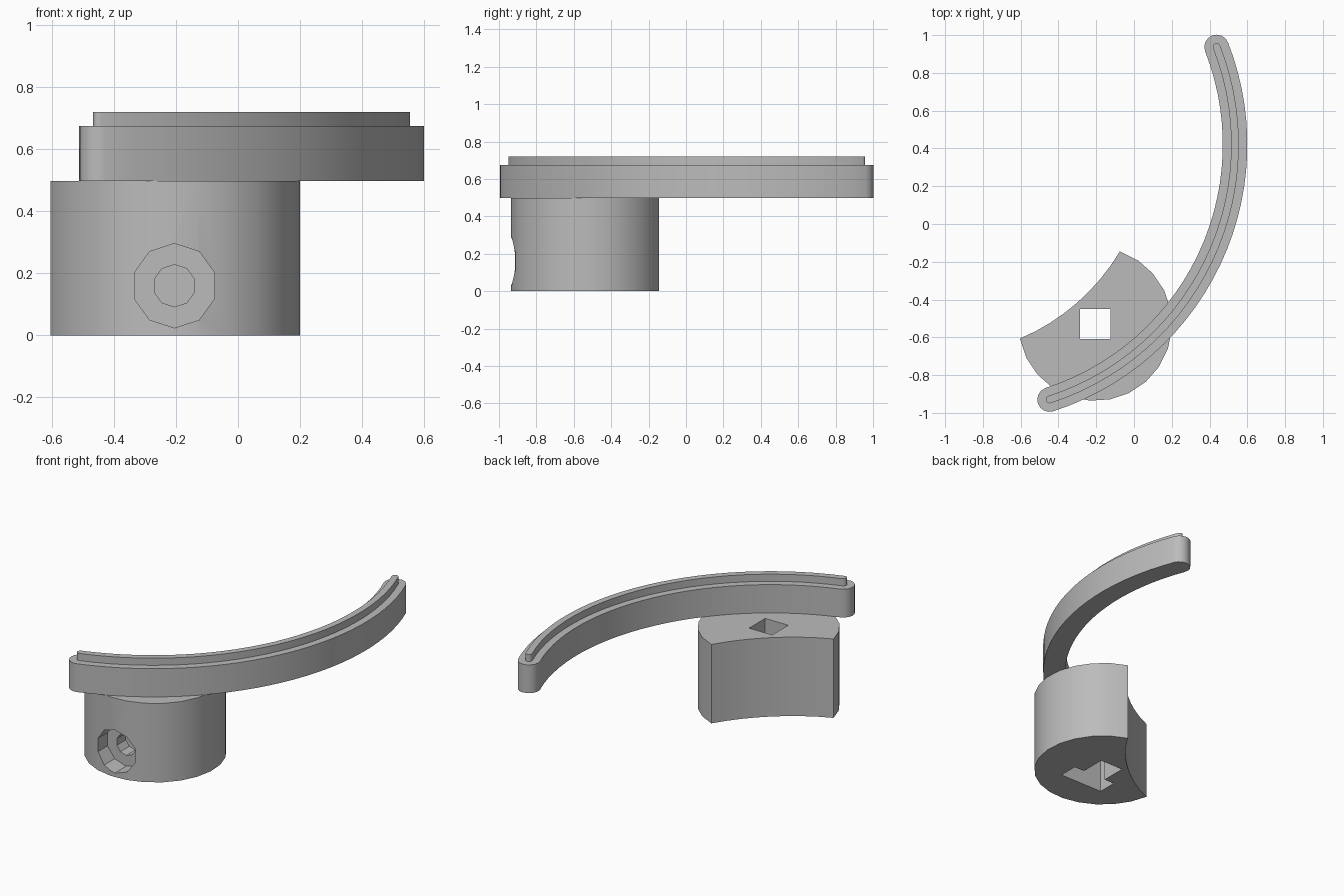
import bpy, bmesh
from math import sin, cos, radians
from mathutils import Matrix

cube = bpy.data.objects.get("Cube")
if cube:
    bpy.data.objects.remove(cube, do_unlink=True)

grey = bpy.data.materials.new("plain grey")
grey.use_nodes = True
colour = (0.5, 0.5, 0.5, 1)
grey.diffuse_color = colour
grey.node_tree.nodes["Principled BSDF"].inputs["Base Color"].default_value = colour

POST = (-0.205, -0.53)       # post axis
RAIL = (-0.883, 0.42)        # centre of the rail's sweep
RAIL_R = 1.418
POST_TOP, RAIL_TOP, RIDGE_TOP = 0.497, 0.675, 0.72
HOLE_Z = 0.16


def arc(centre, r, a0, a1, steps):
    """Points along an arc, angles in degrees."""
    angles = [radians(a0 + (a1 - a0) * i / steps) for i in range(steps + 1)]
    return [(centre[0] + r * cos(a), centre[1] + r * sin(a)) for a in angles]


def prism(name, outline, z0, z1, matrix=Matrix()):
    """Extrude a flat outline from z0 to z1."""
    bm = bmesh.new()
    face = bm.faces.new([bm.verts.new((x, y, z0)) for x, y in outline])
    top = bmesh.ops.extrude_face_region(bm, geom=[face])["geom"]
    verts = [v for v in top if isinstance(v, bmesh.types.BMVert)]
    bmesh.ops.translate(bm, verts=verts, vec=(0, 0, z1 - z0))
    bmesh.ops.transform(bm, matrix=matrix, verts=bm.verts)
    bmesh.ops.recalc_face_normals(bm, faces=bm.faces)
    mesh = bpy.data.meshes.new(name)
    bm.to_mesh(mesh)
    bm.free()
    mesh.materials.append(grey)
    obj = bpy.data.objects.new(name, mesh)
    bpy.context.collection.objects.link(obj)
    return obj


def activate(obj):
    bpy.ops.object.select_all(action="DESELECT")
    obj.select_set(True)
    bpy.context.view_layer.objects.active = obj


def cut(target, cutter):
    cutter.hide_render = True
    activate(target)
    mod = target.modifiers.new("cut", "BOOLEAN")
    mod.operation = "DIFFERENCE"
    mod.solver = "EXACT"
    mod.object = cutter
    bpy.ops.object.modifier_apply(modifier=mod.name)
    bpy.data.objects.remove(cutter, do_unlink=True)


def box(name, x0, x1, y0, y1, z0, z1):
    """Box placed relative to the post axis."""
    corners = [(x0, y0), (x1, y0), (x1, y1), (x0, y1)]
    return prism(name, [(POST[0] + x, POST[1] + y) for x, y in corners], z0, z1)


def front_bore(name, r, y0, y1):
    """Ten-sided bore running back from the front of the post."""
    turn = Matrix.Translation((POST[0], 0, HOLE_Z)) @ Matrix.Rotation(radians(90), 4, "X")
    return prism(name, arc((0, 0), r, 90, 414, 9), -y1, -y0, turn)


def curved_bar(name, half_width, z0, z1):
    """Bar swept along the rail arc, with round ends."""
    a0, a1 = -72.1, 21.4
    start = arc(RAIL, RAIL_R, a0, a1, 1)
    outline = arc(RAIL, RAIL_R + half_width, a0, a1, 28)
    outline += arc(start[1], half_width, a1, a1 + 180, 8)[1:-1]
    outline += arc(RAIL, RAIL_R - half_width, a1, a0, 28)
    outline += arc(start[0], half_width, a0 + 180, a0 + 360, 8)[1:-1]
    return prism(name, outline, z0, z1)


# Round post with a hollowed back
outline = arc(POST, 0.406, 190.8, 431.3, 16)
outline += arc((-1.049, 0.437), 1.135, -30.9, -66.7, 8)[1:-1]
post = prism("post", outline, 0, POST_TOP)

# Square shaft hole, nut slot open below, stepped screw hole in front
cut(post, box("shaft_cutter", -0.08, 0.08, -0.08, 0.08, -0.1, 0.7))
cut(post, box("slot_cutter", -0.15, 0.15, -0.2, -0.079, -0.1, 0.3))
cut(post, front_bore("head_cutter", 0.136, -1.2, -0.82))
cut(post, front_bore("screw_cutter", 0.068, -1.2, -0.55))

# Curved rail and the narrow ridge along its top
rail = curved_bar("rail", 0.065, POST_TOP, RAIL_TOP)
ridge = curved_bar("rail_ridge", 0.02, RAIL_TOP, RIDGE_TOP)

for obj in (post, rail, ridge):
    activate(obj)
    bpy.ops.object.shade_smooth_by_angle(angle=radians(30))
